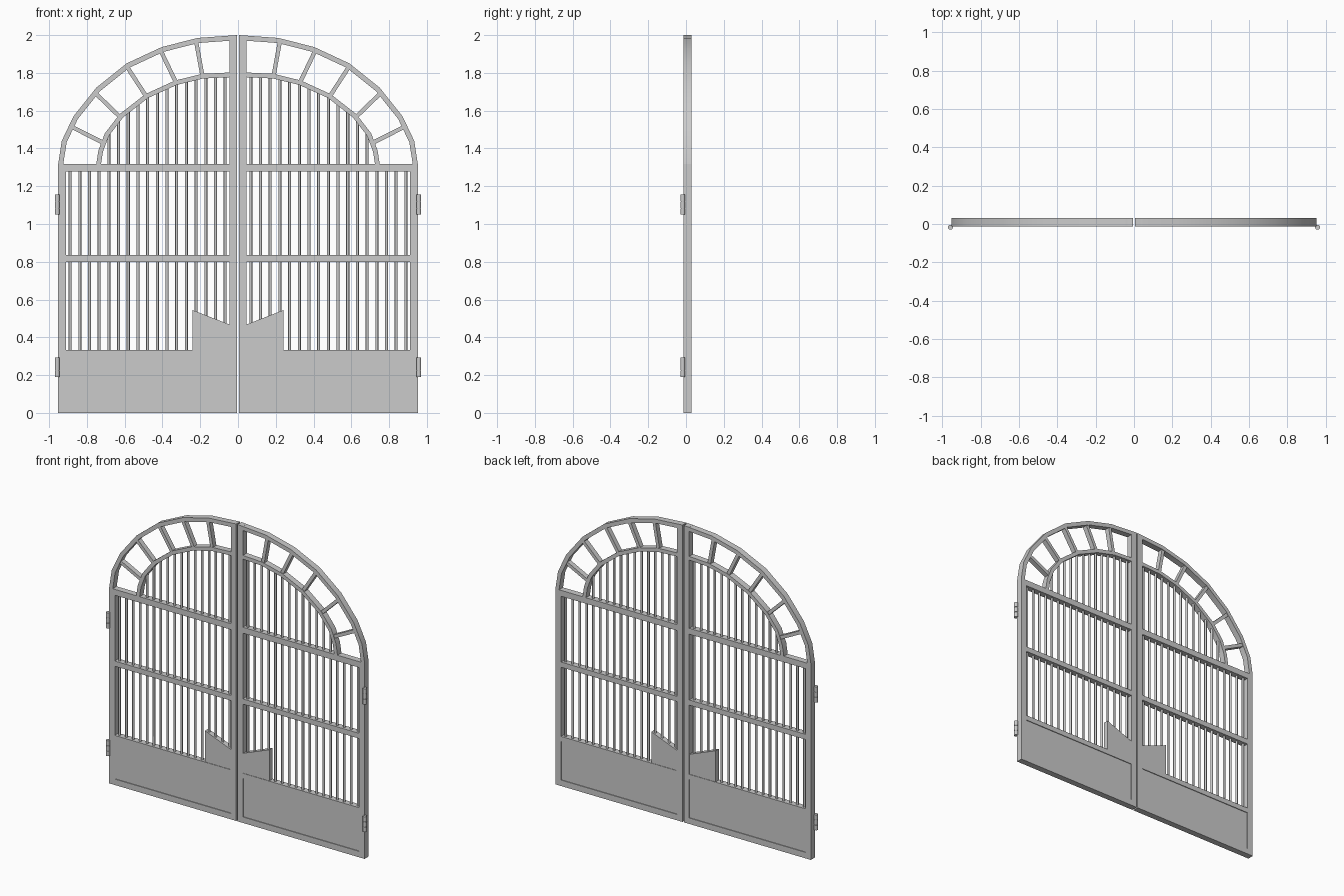
import bpy, bmesh, math
from mathutils import Vector

if "Cube" in bpy.data.objects:
    bpy.data.objects.remove(bpy.data.objects["Cube"])

FRONT, BACK = -0.012, 0.03        # depth of the frame
MID = (FRONT + BACK) / 2


def finish(name, bm):
    """Make an object from a right-leaf bmesh and mirror it to the left leaf."""
    bmesh.ops.recalc_face_normals(bm, faces=bm.faces)
    me = bpy.data.meshes.new(name)
    bm.to_mesh(me)
    bm.free()
    ob = bpy.data.objects.new(name, me)
    bpy.context.collection.objects.link(ob)
    ob.modifiers.new("Mirror", 'MIRROR').use_mirror_merge = False
    return ob


def smooth(ob):
    bpy.ops.object.select_all(action='DESELECT')
    ob.select_set(True)
    bpy.context.view_layer.objects.active = ob
    bpy.ops.object.shade_smooth_by_angle(angle=math.radians(50))


def add_prism(bm, pts, y0=FRONT, y1=BACK):
    """Extrude an x-z outline through the depth."""
    a = [bm.verts.new((x, y0, z)) for x, z in pts]
    b = [bm.verts.new((x, y1, z)) for x, z in pts]
    bm.faces.new(a)
    bm.faces.new(b[::-1])
    n = len(pts)
    for i in range(n):
        j = (i + 1) % n
        bm.faces.new((a[i], b[i], b[j], a[j]))


def prism(name, pts, y0=FRONT, y1=BACK):
    bm = bmesh.new()
    add_prism(bm, pts, y0, y1)
    return finish(name, bm)


def box(name, x0, x1, z0, z1, y0=FRONT, y1=BACK):
    return prism(name, [(x0, z0), (x1, z0), (x1, z1), (x0, z1)], y0, y1)


def add_rod(bm, x, y, z0, z1, r, sides):
    verts = bmesh.ops.create_cone(bm, cap_ends=True, segments=sides, radius1=r,
                                  radius2=r, depth=z1 - z0)["verts"]
    bmesh.ops.translate(bm, verts=verts, vec=(x, y, (z0 + z1) / 2))


def arch(name, pts, width):
    """Quarter arch band of constant width inside the given outline."""
    p = [Vector(q) for q in pts]
    inner = []
    for i, q in enumerate(p):
        if i == 0:
            n = Vector((-1, 0))
        elif i == len(p) - 1:
            n = Vector((0, -1))
        else:
            d = (p[i + 1] - p[i - 1]).normalized()
            n = Vector((-d.y, d.x))
        inner.append(q + n * width)
    bm = bmesh.new()
    rings = [[bm.verts.new((q.x, y, q.y)) for q in line]
             for line, y in ((p, FRONT), (p, BACK), (inner, BACK), (inner, FRONT))]
    for k in range(4):
        r, s = rings[k], rings[(k + 1) % 4]
        for i in range(len(p) - 1):
            bm.faces.new((r[i], r[i + 1], s[i + 1], s[i]))
    for i in (0, -1):
        bm.faces.new([r[i] for r in rings])
    smooth(finish(name, bm))


# stiles and rails
box("inner_stile", 0.005, 0.045, 0, 1.998)
box("outer_stile", 0.91, 0.952, 0, 1.318)
box("bottom_rail", 0.045, 0.91, 0, 0.04)
box("panel_rail", 0.045, 0.91, 0.30, 0.334)
box("middle_rail", 0.045, 0.91, 0.80, 0.835)
box("upper_rail", 0.045, 0.91, 1.278, 1.318)

# lower panel and lock plate
box("lower_panel", 0.045, 0.91, 0.04, 0.30, FRONT + 0.005, BACK - 0.005)
prism("lock_plate", [(0.045, 0.334), (0.24, 0.334), (0.24, 0.544), (0.045, 0.468)],
      FRONT + 0.003, BACK - 0.003)

# arches
outer_pts = [(0.952, 1.318), (0.933, 1.44), (0.871, 1.57), (0.75, 1.722),
             (0.59, 1.85), (0.403, 1.937), (0.213, 1.985), (0.005, 2.0)]
inner_pts = [(0.75, 1.318), (0.739, 1.39), (0.705, 1.48), (0.626, 1.582),
             (0.49, 1.688), (0.332, 1.76), (0.188, 1.795), (0.005, 1.804)]
arch("outer_arch", outer_pts, 0.027)
arch("inner_arch", inner_pts, 0.025)

# spokes between the arches
bm = bmesh.new()
for a, b in [((0.22, 1.957), (0.19, 1.793)), ((0.403, 1.905), (0.332, 1.757)),
             ((0.586, 1.83), (0.49, 1.682)), ((0.75, 1.688), (0.628, 1.57)),
             ((0.876, 1.512), (0.717, 1.432))]:
    a, b = Vector(a), Vector(b)
    d = (a - b).normalized()
    n = Vector((-d.y, d.x)) * 0.011
    a = a + d * 0.012
    b = b - d * 0.004
    add_prism(bm, [a + n, b + n, b - n, a - n], FRONT + 0.004, BACK - 0.004)
finish("arch_spokes", bm)


def arch_height(x):
    """Height of the inner arch above x."""
    for (x0, z0), (x1, z1) in zip(inner_pts, inner_pts[1:]):
        if x1 <= x <= x0:
            return z0 + (z1 - z0) * (x - x0) / (x1 - x0)
    return 1.318


# vertical bars
bm = bmesh.new()
for i in range(17):
    x = 0.068 + i * 0.0513
    top = max(1.30, arch_height(x + 0.008) - 0.012) if x < 0.72 else 1.30
    add_rod(bm, x, MID, 0.32, top, 0.008, 8)
smooth(finish("bars", bm))

# hinges, three knuckles on a pin
bm = bmesh.new()
for z0, z1 in ((0.188, 0.294), (1.048, 1.156)):
    h = (z1 - z0) / 3
    for k in range(3):
        add_rod(bm, 0.957, -0.017, z0 + k * h + 0.001, z0 + (k + 1) * h - 0.001, 0.013, 12)
    add_rod(bm, 0.957, -0.017, z0 + 0.002, z1 - 0.002, 0.009, 12)
smooth(finish("hinges", bm))
